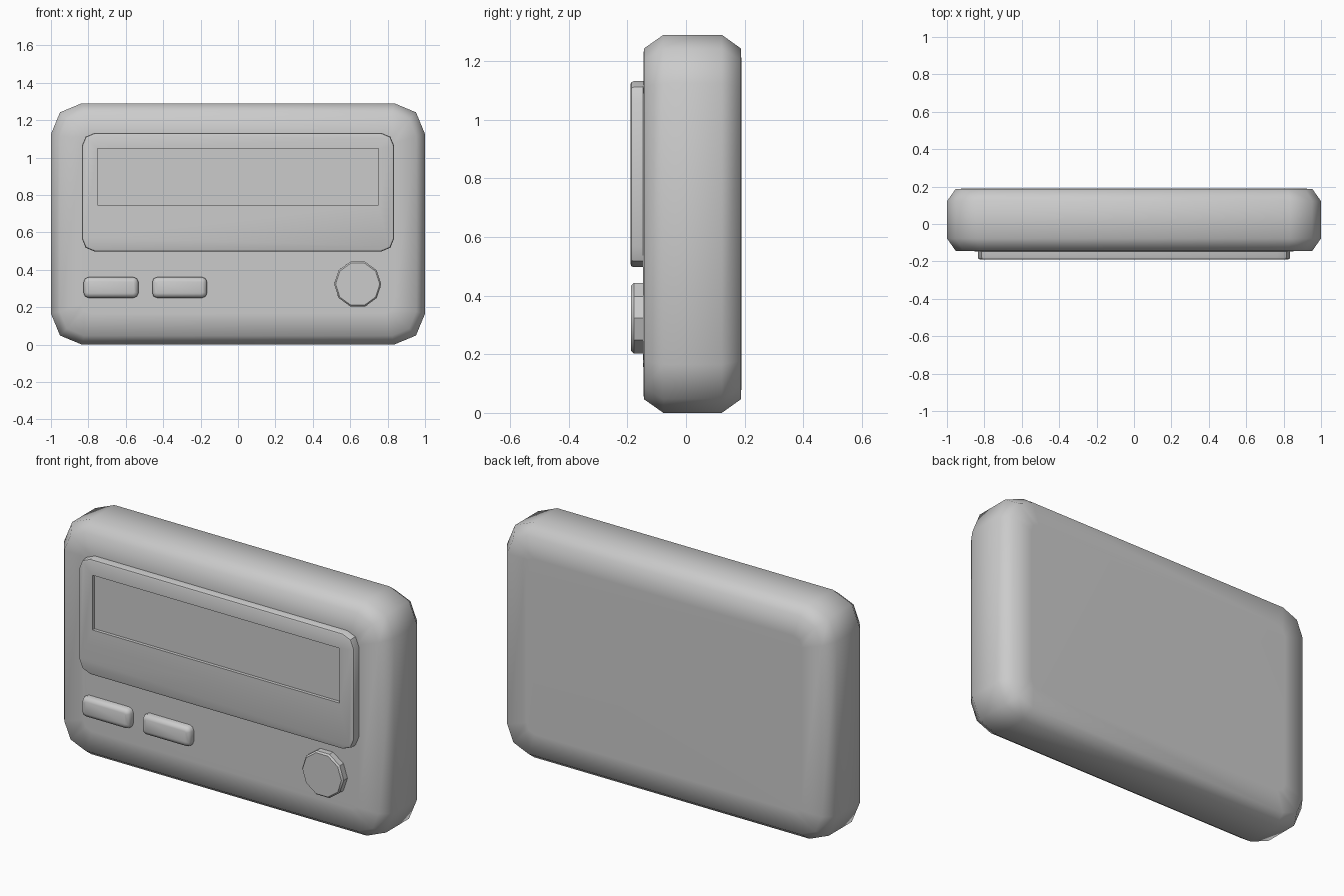
import bpy, bmesh, math

if "Cube" in bpy.data.objects:
    bpy.data.objects.remove(bpy.data.objects["Cube"])


def outline(x0, x1, z0, z1, r, seg=2):
    """Rounded rectangle in the XZ plane."""
    pts = []
    for cx, cz, a0 in ((x1 - r, z1 - r, 0), (x0 + r, z1 - r, 90),
                       (x0 + r, z0 + r, 180), (x1 - r, z0 + r, 270)):
        for i in range(seg + 1):
            a = math.radians(a0 + 90 * i / seg)
            pts.append((cx + r * math.cos(a), cz + r * math.sin(a)))
    return pts


def loft(name, rings, angle):
    """Skin equal-length outlines placed at given y depths, capping both ends."""
    bm = bmesh.new()
    loops = [[bm.verts.new((x, y, z)) for x, z in pts] for y, pts in rings]
    n = len(loops[0])
    for a, b in zip(loops, loops[1:]):
        for i in range(n):
            j = (i + 1) % n
            bm.faces.new((a[i], a[j], b[j], b[i]))
    bm.faces.new(loops[0])
    bm.faces.new(loops[-1])
    bmesh.ops.recalc_face_normals(bm, faces=bm.faces)
    me = bpy.data.meshes.new(name)
    bm.to_mesh(me)
    bm.free()
    ob = bpy.data.objects.new(name, me)
    bpy.context.collection.objects.link(ob)
    bpy.ops.object.select_all(action='DESELECT')
    ob.select_set(True)
    bpy.context.view_layer.objects.active = ob
    bpy.ops.object.shade_smooth_by_angle(angle=math.radians(angle))
    return ob


def inset_rect(x0, x1, z0, z1, r, d):
    return outline(x0 + d, x1 - d, z0 + d, z1 - d, r)


def raised(name, x0, x1, z0, z1, r, front, bevel, angle=60):
    """Rounded pad standing proud of the case front, with a softened rim."""
    box = (x0, x1, z0, z1)
    return loft(name, [(-0.12, inset_rect(*box, r, 0)),
                       (front + bevel, inset_rect(*box, r, 0)),
                       (front + bevel * 0.3, inset_rect(*box, r - bevel * 0.3, bevel * 0.3)),
                       (front, inset_rect(*box, r - bevel * 0.7, bevel))], angle)


# Case: rounded slab with chamfered front and back rims
case = (-1, 1, 0, 1.29)
full = inset_rect(*case, 0.165, 0)
rim = inset_rect(*case, 0.13, 0.047)
flat = inset_rect(*case, 0.05, 0.165)
loft("case", [(-0.146, flat), (-0.144, rim), (-0.077, full),
              (0.122, full), (0.188, rim), (0.19, flat)], 80)

# Display panel with a recessed screen window
panel = raised("display_panel", -0.835, 0.835, 0.497, 1.132, 0.07, -0.19, 0.012)
cutter = loft("screen_cutter", [(y, [(-0.75, 0.747), (0.75, 0.747), (0.75, 1.047), (-0.75, 1.047)])
                                for y in (-0.25, -0.172)], 30)
cut = panel.modifiers.new("screen_recess", 'BOOLEAN')
cut.operation = 'DIFFERENCE'
cut.solver = 'EXACT'
cut.object = cutter
bpy.context.view_layer.objects.active = panel
bpy.ops.object.modifier_apply(modifier=cut.name)
bpy.data.objects.remove(cutter)
bpy.ops.object.select_all(action='DESELECT')
panel.select_set(True)
bpy.ops.object.shade_smooth_by_angle(angle=math.radians(35))

# Two push buttons
for i, x in enumerate((-0.825, -0.458)):
    raised(f"button_{i + 1}", x, x + 0.292, 0.25, 0.36, 0.025, -0.185, 0.022)


# Ten-sided round button
def decagon(r):
    return [(0.64 + r * math.cos(math.tau * i / 10), 0.323 + r * math.sin(math.tau * i / 10))
            for i in range(10)]


loft("round_button", [(-0.12, decagon(0.126)), (-0.178, decagon(0.126)),
                      (-0.187, decagon(0.118))], 30)
